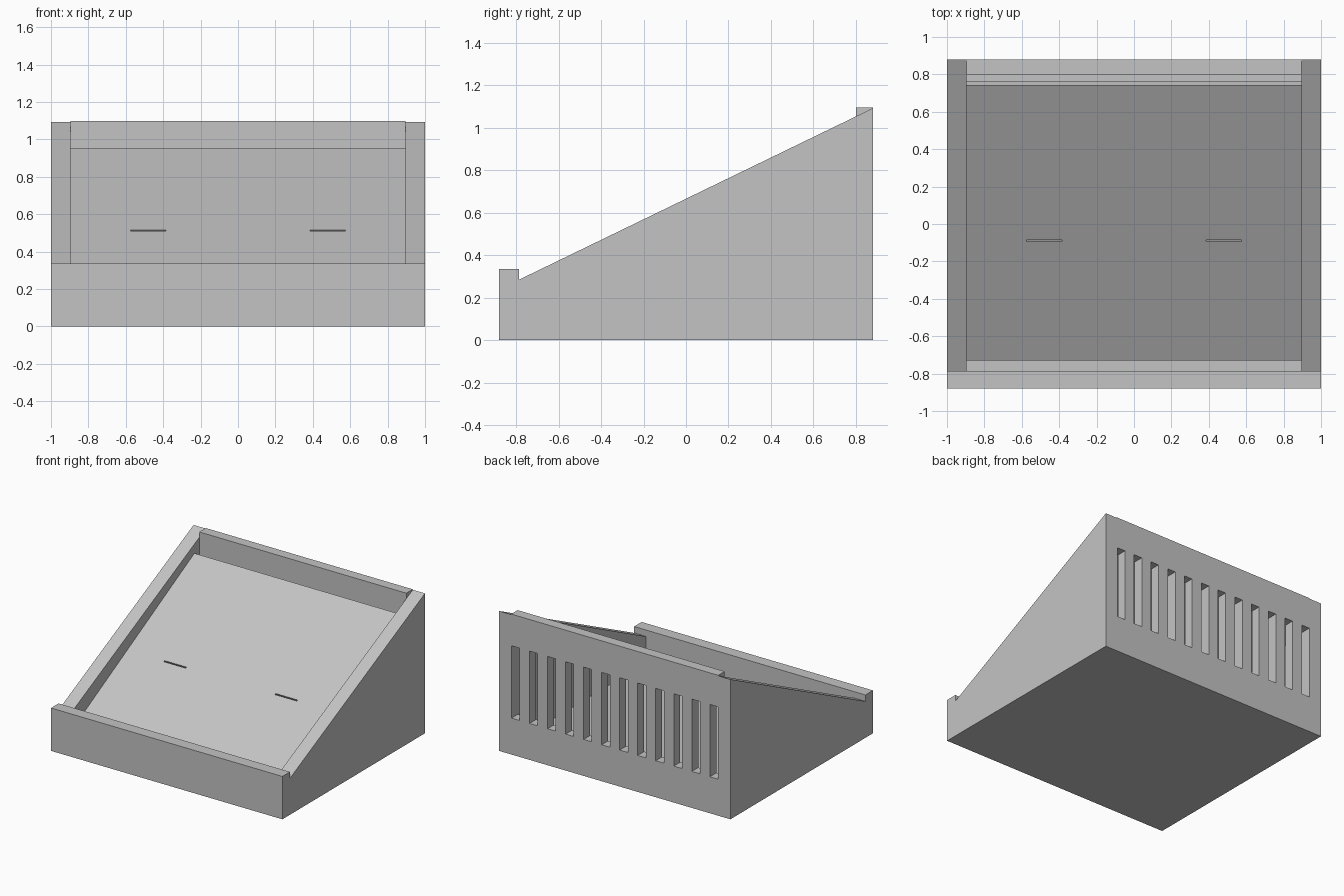
import bpy
import math
from mathutils import Matrix, Vector

if "Cube" in bpy.data.objects:
    bpy.data.objects.remove(bpy.data.objects["Cube"], do_unlink=True)

grey = bpy.data.materials.new("light_grey")
grey.use_nodes = True
grey.diffuse_color = (0.55, 0.55, 0.55, 1)
grey.node_tree.nodes["Principled BSDF"].inputs["Base Color"].default_value = grey.diffuse_color

X, Y, Z = Vector((1, 0, 0)), Vector((0, 1, 0)), Vector((0, 0, 1))


def rect(u0, u1, v0, v1):
    return [(u0, v0), (u1, v0), (u1, v1), (u0, v1)]


def plate(name, outlines, thickness, u, v, centre):
    """Extrude a flat outline (later outlines are holes), u and v being its axes."""
    curve = bpy.data.curves.new(name, "CURVE")
    curve.dimensions = "2D"
    curve.fill_mode = "BOTH"
    curve.extrude = thickness / 2
    for points in outlines:
        spline = curve.splines.new("POLY")
        spline.points.add(len(points) - 1)
        spline.use_cyclic_u = True
        for p, (a, b) in zip(spline.points, points):
            p.co = (a, b, 0, 1)
    temp = bpy.data.objects.new(name + "_outline", curve)
    bpy.context.collection.objects.link(temp)
    bpy.context.view_layer.update()
    graph = bpy.context.evaluated_depsgraph_get()
    mesh = bpy.data.meshes.new_from_object(temp.evaluated_get(graph))
    bpy.data.objects.remove(temp, do_unlink=True)
    bpy.data.curves.remove(curve)

    mesh.name = name
    frame = Matrix((u, v, u.cross(v))).transposed().to_4x4()
    mesh.transform(Matrix.Translation(centre) @ frame)
    mesh.shade_flat()
    mesh.materials.clear()
    mesh.materials.append(grey)
    obj = bpy.data.objects.new(name, mesh)
    bpy.context.collection.objects.link(obj)
    return obj


INNER = 0.895   # inside face of the side walls
DEPTH = 0.88    # half depth
FRONT_IN, BACK_IN = -0.787, 0.80
FLOOR = 0.08

# Sloping side walls
side = [(FRONT_IN, 0), (DEPTH, 0), (DEPTH, 1.093), (FRONT_IN, 0.285)]
for name, s in (("left_wall", 1), ("right_wall", -1)):
    plate(name, [side], 1 - INNER, Y, Z, X * s * (1 + INNER) / 2)

# Low front wall across the full width
plate("front_wall", [rect(-1, 1, 0, 0.335)], DEPTH + FRONT_IN, X, Z,
      Y * (FRONT_IN - DEPTH) / 2)

# Back wall with a row of vent slots
COUNT, SLOT = 12, 0.07
edge = 0.892
pitch = (2 * edge - SLOT) / (COUNT - 1)
slots = [rect(-edge + i * pitch, -edge + i * pitch + SLOT, 0.285, 0.85)
         for i in range(COUNT)]
plate("back_wall", [rect(-INNER, INNER, 0, 1.097)] + slots, DEPTH - BACK_IN, X, Z,
      Y * (DEPTH + BACK_IN) / 2)

# Floor
plate("floor", [rect(-INNER, INNER, FRONT_IN, BACK_IN)], FLOOR, X, Y, Z * FLOOR / 2)

# Inclined panel with two thin slits
angle = math.atan(0.53)
slope = Vector((0, math.cos(angle), math.sin(angle)))
top = Vector((0, 0.74, 0.953))
length = 1.47 / math.cos(angle)
thick = 0.05
cut = -0.83 / math.cos(angle)
slits = [rect(s * 0.48 - 0.095, s * 0.48 + 0.095, cut - 0.005, cut + 0.005)
         for s in (-1, 1)]
plate("inclined_panel", [rect(-INNER, INNER, -length, 0)] + slits, thick, X, slope,
      top - X.cross(slope) * thick / 2)
